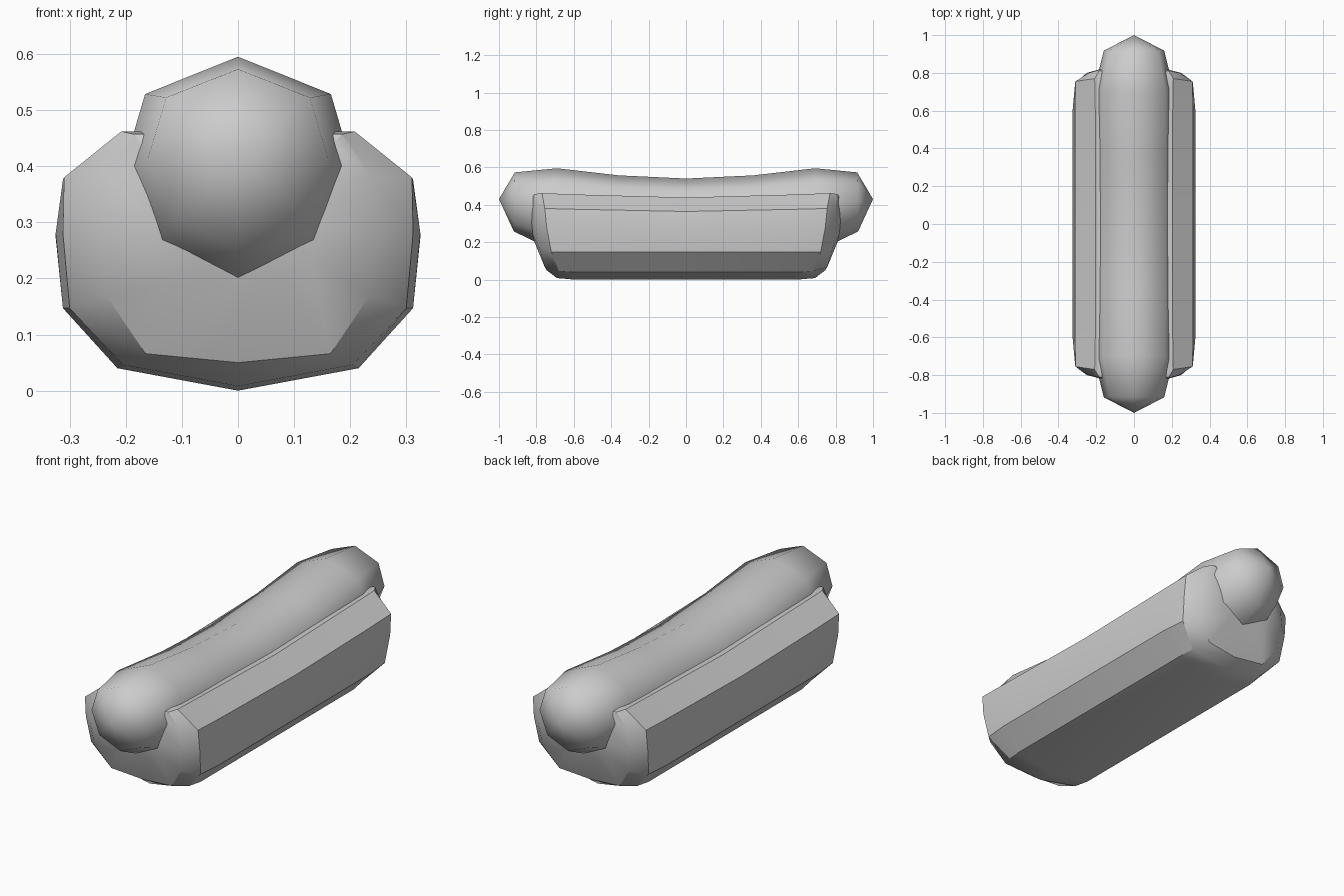
import bpy, bmesh, math

if "Cube" in bpy.data.objects:
    bpy.data.objects.remove(bpy.data.objects["Cube"])


def loft(name, rings, tip, angle):
    """Skin closed rings running along y and close both ends on a mirrored tip point."""
    bm = bmesh.new()
    loops = [[bm.verts.new(p) for p in ring] for ring in rings]
    n = len(loops[0])
    for a, b in zip(loops, loops[1:]):
        for i in range(n):
            j = (i + 1) % n
            bm.faces.new((a[i], a[j], b[j], b[i]))
    for loop, side in ((loops[0], -1), (loops[-1], 1)):
        pole = bm.verts.new((0, side * tip[0], tip[1]))
        for i in range(n):
            bm.faces.new((loop[i], loop[(i + 1) % n], pole))
    bmesh.ops.recalc_face_normals(bm, faces=bm.faces)
    mesh = bpy.data.meshes.new(name)
    bm.to_mesh(mesh)
    bm.free()
    ob = bpy.data.objects.new(name, mesh)
    bpy.context.collection.objects.link(ob)
    bpy.ops.object.select_all(action='DESELECT')
    ob.select_set(True)
    bpy.context.view_layer.objects.active = ob
    bpy.ops.object.shade_smooth_by_angle(angle=math.radians(angle))
    return ob


def both_ends(half):
    """Mirror a list of rings in y; the first ring is the middle one."""
    back = [[(x, -y, z) for x, y, z in r] for r in reversed(half[1:])]
    return back + half


def mirror_x(pts):
    """Complete a half ring whose last point lies on x = 0."""
    return pts + [(-x, y, z) for x, y, z in reversed(pts[:-1])]


# Bun: half profile from upper lip to bottom centre
lip = [(.205, .455), (.312, .376), (.325, .28), (.312, .147), (.215, .04), (0, 0)]
middle = [(x, 0, z - .04 * max(0, z - .15) / .3 * .4) for x, z in lip]
straight = [(x, .6, z) for x, z in lip]
rim = [(.208, .77, .462), (.31, .755, .38), (.312, .745, .28),
       (.30, .72, .147), (.205, .68, .046), (0, .69, .008)]
# Rounded end faces of the bun
cap = [(.185, .81, .457), (.24, .80, .38), (.25, .80, .28),
       (.235, .785, .17), (.165, .755, .066), (0, .745, .05)]
core = [(.17, .82, .44), (.16, .825, .38), (.15, .825, .30),
        (.13, .82, .24), (.08, .81, .20), (0, .805, .20)]
loft("bun", both_ends([mirror_x(r) for r in (middle, straight, rim, cap, core)]),
     (.83, .36), 30)

# Sausage: eight-sided section, curving up towards its ends
section = [(0, 1), (.8, .84), (1, .5), (.72, .15), (0, 0),
           (-.72, .15), (-1, .5), (-.8, .84)]


def sausage_ring(y_top, z_top, y_low, z_low, w):
    return [(x * w, y_low + (y_top - y_low) * t, z_low + (z_top - z_low) * t)
            for x, t in section]


stations = [(0, .54, 0, .14, .208), (.36, .557, .38, .15, .208),
            (.69, .595, .76, .18, .207), (.915, .573, .92, .257, .16)]
loft("sausage", both_ends([sausage_ring(*s) for s in stations]), (1.0, .43), 60)
